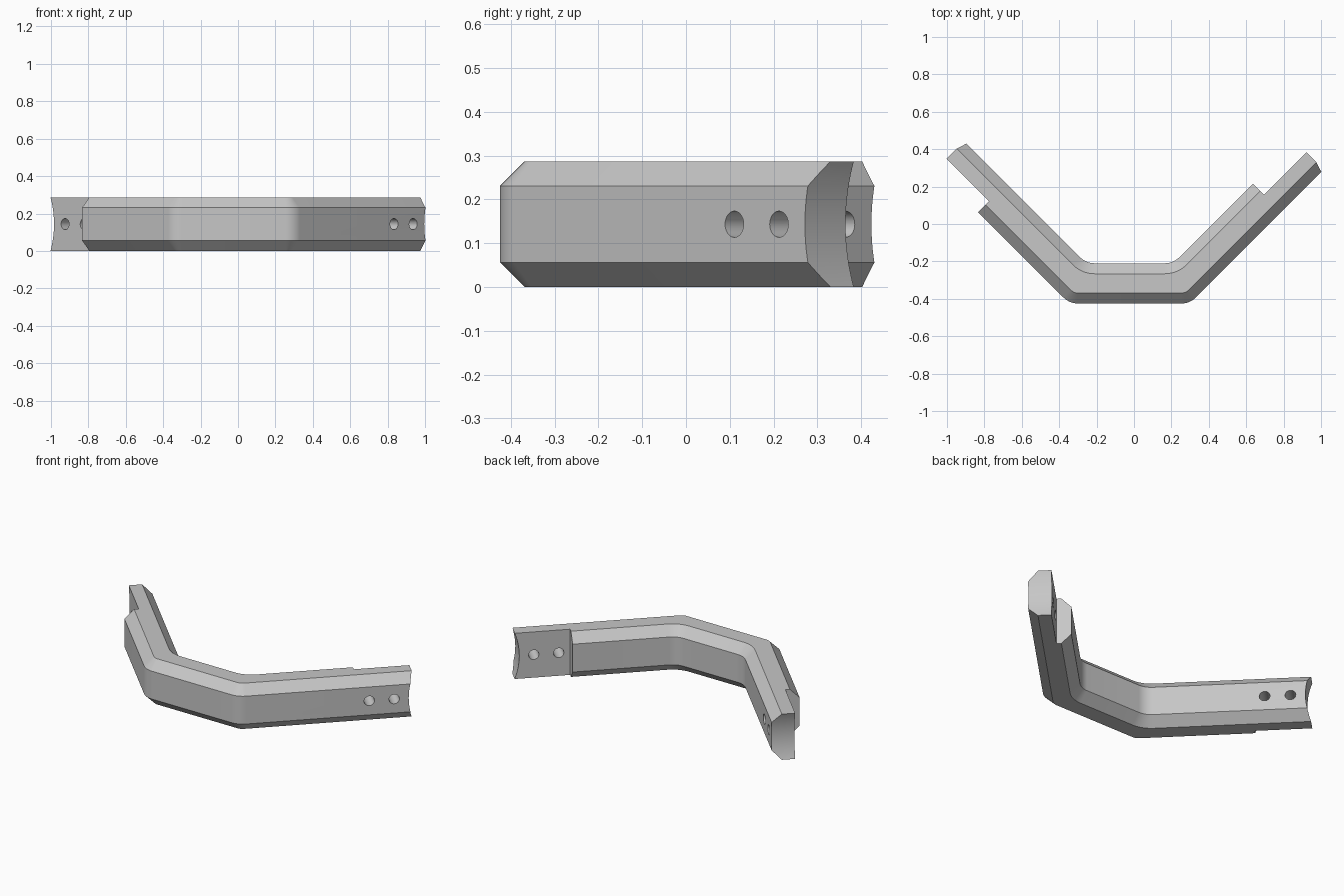
import bpy, bmesh
from math import sin, cos, tan, pi, sqrt, radians
from mathutils import Matrix, Vector

cube = bpy.data.objects.get("Cube")
if cube:
    bpy.data.objects.remove(cube, do_unlink=True)

SHIFT = -0.023            # bar centre along x
FRONT, REACH = -0.425, 0.747   # outer face of the middle bar and of the arms
WIDTH, HEIGHT, CHAMFER = 0.215, 0.287, 0.056
BEND, STEPS = 0.11, 10
R2 = sqrt(2)

grey = bpy.data.materials.new("light_grey")
grey.use_nodes = True
colour = (0.57, 0.57, 0.57, 1)
grey.diffuse_color = colour
grey.node_tree.nodes["Principled BSDF"].inputs["Base Color"].default_value = colour


def make_object(name, bm):
    bm.normal_update()
    bmesh.ops.recalc_face_normals(bm, faces=bm.faces)
    mesh = bpy.data.meshes.new(name)
    bm.to_mesh(mesh)
    bm.free()
    mesh.materials.append(grey)
    obj = bpy.data.objects.new(name, mesh)
    bpy.context.collection.objects.link(obj)
    return obj


def bent_path(depth, radius):
    """Plan line at a depth behind the outer face, with rounded bends."""
    y, c = FRONT + depth, REACH - depth * R2
    cx, cy = c + y - radius * tan(pi / 8), y + radius
    half = [(cx + radius * sin(a), cy - radius * cos(a))
            for a in (pi / 4 * i / STEPS for i in range(STEPS + 1))]
    half.append(((1.41 + c) / 2, (1.41 - c) / 2))
    return [(-px, py) for px, py in reversed(half)] + half


# Chamfered bar swept through both bends
outer = bent_path(0, BEND)
outer_top = bent_path(CHAMFER, BEND - CHAMFER)
inner_top = bent_path(WIDTH - CHAMFER, BEND + CHAMFER)
inner = bent_path(WIDTH, BEND)
low, high = CHAMFER, HEIGHT - CHAMFER
section = [(outer, low), (outer, high), (outer_top, HEIGHT), (inner_top, HEIGHT),
           (inner, high), (inner, low), (inner_top, 0), (outer_top, 0)]
bm = bmesh.new()
rings = [[bm.verts.new((path[i][0] + SHIFT, path[i][1], z)) for path, z in section]
         for i in range(len(outer))]
for a, b in zip(rings, rings[1:]):
    for k in range(8):
        m = (k + 1) % 8
        bm.faces.new((a[k], a[m], b[m], b[k]))
bm.faces.new(rings[0])
bm.faces.new(rings[-1])
bar = make_object("bent_bar", bm)


def arm_frame(side):
    """Axes: along the arm, outward across the arm, up."""
    along, out = Vector((side, 1, 0)) / R2, Vector((side, -1, 0)) / R2
    m = Matrix((along, out, Vector((0, 0, 1)))).transposed().to_4x4()
    m.translation = (SHIFT, 0, HEIGHT / 2)
    return m


def cut(bm, side):
    bm.transform(arm_frame(side))
    cutter = make_object("cutter", bm)
    cutter.hide_render = True
    mod = bar.modifiers.new("cut", 'BOOLEAN')
    mod.operation, mod.solver, mod.object = 'DIFFERENCE', 'EXACT', cutter
    bpy.context.view_layer.update()
    bpy.context.view_layer.objects.active = bar
    bpy.ops.object.modifier_apply(modifier=mod.name)
    bpy.data.objects.remove(cutter, do_unlink=True)


def cut_cylinder(side, t, radius, segments):
    bm = bmesh.new()
    m = Matrix.Translation((t, 0.42, 0)) @ Matrix.Rotation(pi / 2, 4, 'X')
    bmesh.ops.create_cone(bm, cap_ends=True, segments=segments, radius1=radius,
                          radius2=radius, depth=0.6, matrix=m)
    cut(bm, side)


def cut_box(side, t0, t1, n0, n1):
    bm = bmesh.new()
    m = Matrix.Translation(((t0 + t1) / 2, (n0 + n1) / 2, 0))
    bmesh.ops.create_cube(bm, size=1, matrix=m @ Matrix.Diagonal((t1 - t0, n1 - n0, 1, 1)))
    cut(bm, side)


# Half-lap steps: inner side on the right arm of the plan, outer side on the other
step = 0.875 / R2
cut_box(1, step, 1.2, 0.1, 0.561 / R2)
cut_box(-1, step, 1.2, 0.631 / R2, 0.8)

# Concave ends and bolt holes
for side in (1, -1):
    cut_cylinder(side, 1.3125, 0.4, 128)
    for t in (0.968, 1.172):
        cut_cylinder(side, t / R2, 0.03, 32)

bpy.ops.object.select_all(action='DESELECT')
bar.select_set(True)
bpy.context.view_layer.objects.active = bar
bpy.ops.object.shade_smooth_by_angle(angle=radians(30))
